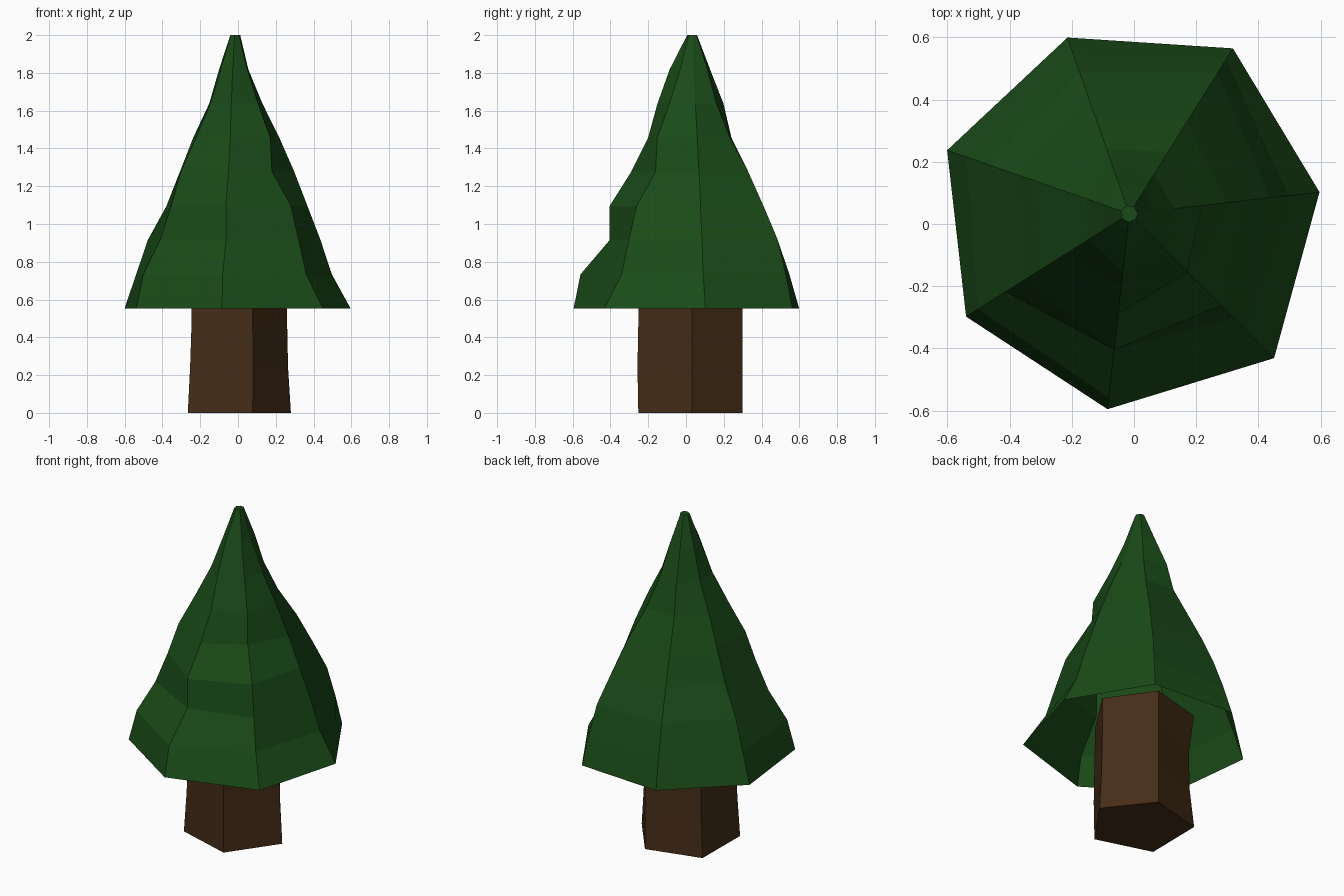
import bpy, bmesh, math

if "Cube" in bpy.data.objects:
    bpy.data.objects.remove(bpy.data.objects["Cube"])

CX, CY = -0.015, 0.033


def material(name, rgb):
    m = bpy.data.materials.new(name)
    m.diffuse_color = (*rgb, 1)
    m.use_nodes = True
    m.node_tree.nodes["Principled BSDF"].inputs["Base Color"].default_value = m.diffuse_color
    return m


def loft(name, columns, heights, start, mat, cap_bottom):
    """Faceted column: one list of radii per corner, one radius per height."""
    bm = bmesh.new()
    n = len(columns)
    rings = []
    for j, z in enumerate(heights):
        ring = []
        for i, radii in enumerate(columns):
            a = math.radians(start) + math.tau * i / n
            ring.append(bm.verts.new((CX + radii[j] * math.cos(a), CY + radii[j] * math.sin(a), z)))
        rings.append(ring)
    for lo, hi in zip(rings, rings[1:]):
        for i in range(n):
            k = (i + 1) % n
            bm.faces.new((lo[i], lo[k], hi[k], hi[i]))
    bm.faces.new(rings[-1])
    if cap_bottom:
        bm.faces.new(rings[0][::-1])
    mesh = bpy.data.meshes.new(name)
    bm.to_mesh(mesh)
    bm.free()
    mesh.materials.append(mat)
    obj = bpy.data.objects.new(name, mesh)
    bpy.context.collection.objects.link(obj)
    return obj


# Foliage: seven-sided uneven cone, open underneath
foliage = [
    (.615, .515, .455, .385, .315, .235, .145, .07, .027),
    (.627, .585, .535, .445, .35, .235, .15, .095, .027),
    (.60, .545, .48, .40, .31, .22, .175, .10, .027),
    (.62, .555, .49, .385, .31, .235, .145, .09, .027),
    (.62, .575, .47, .40, .34, .245, .155, .09, .027),
    (.632, .595, .44, .44, .325, .235, .185, .12, .027),
    (.657, .53, .475, .417, .275, .262, .17, .09, .027),
]
loft("foliage", foliage, [0.553 + 1.447 * j / 8 for j in range(9)], 6.5,
     material("green", (.01, .07, .009)), False)

# Trunk: five-sided, its top tucked inside the foliage
trunk = [
    (.295, .28, .275, .275),
    (.28, .28, .28, .28),
    (.305, .28, .275, .305),
    (.31, .295, .285, .285),
    (.30, .305, .30, .295),
]
loft("trunk", trunk, [0, .24, .48, .72], 0, material("bark", (.06, .026, .009)), True)
